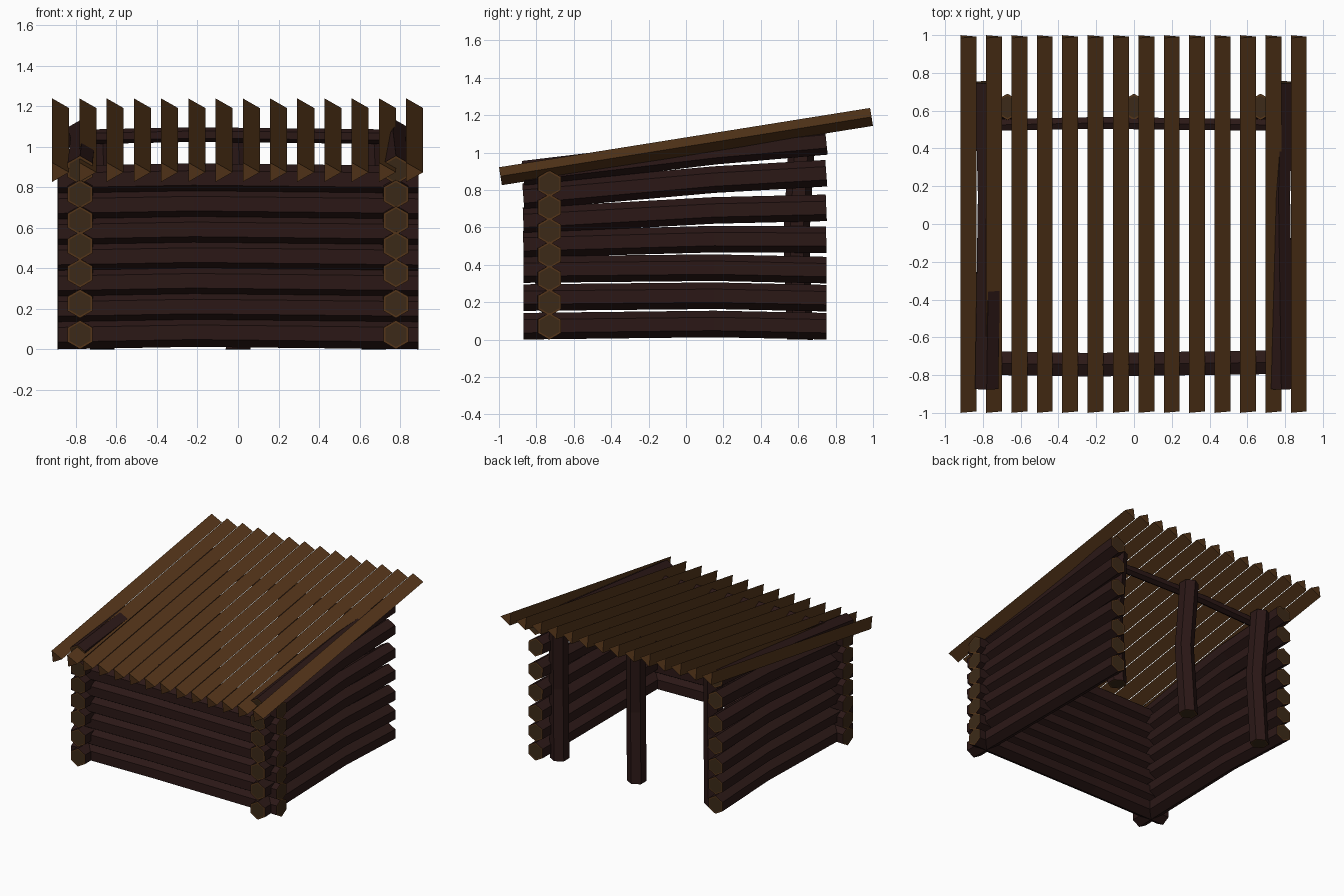
import bpy, bmesh, math
from mathutils import Vector

if "Cube" in bpy.data.objects:
    bpy.data.objects.remove(bpy.data.objects["Cube"])


def material(name, rgb):
    m = bpy.data.materials.new(name)
    m.diffuse_color = (*rgb, 1)
    m.use_nodes = True
    m.node_tree.nodes["Principled BSDF"].inputs["Base Color"].default_value = m.diffuse_color
    return m


BARK = material("bark", (0.024, 0.009, 0.008))
RIM = material("cut_rim", (0.09, 0.036, 0.010))
CORE = material("cut_core", (0.045, 0.023, 0.009))
PLANK = material("roof_wood", (0.09, 0.036, 0.010))


def log(name, points, up, radius, sides=6, start=90, skin=BARK, core=CORE, rim=RIM):
    """Low-poly log swept along points, with an inset cut face on both ends."""
    pts = [Vector(p) for p in points]
    d = (pts[-1] - pts[0]).normalized()
    side = Vector(up).cross(d).normalized()
    up = d.cross(side)
    bm = bmesh.new()

    def ring(c, r):
        angles = [math.radians(start + 360 * k / sides) for k in range(sides)]
        return [bm.verts.new(c + r * (math.cos(a) * side + math.sin(a) * up)) for a in angles]

    def bridge(a, b, mat):
        for k in range(sides):
            j = (k + 1) % sides
            bm.faces.new((a[k], a[j], b[j], b[k])).material_index = mat

    rings = [ring(p, radius) for p in pts]
    for a, b in zip(rings, rings[1:]):
        bridge(a, b, 0)
    for outer, c in ((rings[0], pts[0]), (rings[-1], pts[-1])):
        inner = ring(c, radius * 0.85)
        bridge(outer, inner, 1)
        bm.faces.new(inner).material_index = 2
    bmesh.ops.recalc_face_normals(bm, faces=bm.faces)
    mesh = bpy.data.meshes.new(name)
    bm.to_mesh(mesh)
    bm.free()
    for m in (skin, rim, core):
        mesh.materials.append(m)
    ob = bpy.data.objects.new(name, mesh)
    bpy.context.collection.objects.link(ob)
    return ob


Z = (0, 0, 1)

# Front wall: seven stacked logs with a slight bend
for i in range(7):
    z = 0.072 + 0.127 * i
    log(f"front_wall_log_{i + 1}",
        [(-0.89, -0.735, z), (-0.22, -0.745, z + 0.012), (0.89, -0.73, z)], Z, 0.072)

# Side walls: logs fan upward toward the back to follow the roof
fan = [(0.072, 0.072), (0.225, 0.222), (0.375, 0.372), (0.51, 0.535),
       (0.635, 0.705), (0.765, 0.89), (0.885, 1.06)]
for label, s in (("left", -1), ("right", 1)):
    for i, (zf, zb) in enumerate(fan):
        zm = zf + (zb - zf) * 0.63 + 0.012
        log(f"{label}_wall_log_{i + 1}",
            [(s * 0.78, -0.87, zf), (s * 0.765, 0.15, zm), (s * 0.78, 0.75, zb)], Z, 0.071)

# Open back: three posts and a thin cross beam
for label, x in (("left", -0.67), ("middle", 0.0), ("right", 0.67)):
    log(f"{label}_back_post",
        [(x, 0.61, 0), (x + 0.02, 0.59, 0.55), (x, 0.62, 1.08)], (0, 1, 0), 0.07)
log("back_cross_beam",
    [(-0.70, 0.525, 1.05), (-0.2, 0.535, 1.06), (0.70, 0.525, 1.05)], Z, 0.036)

# Roof: fourteen sloping three-sided poles
for i in range(14):
    x = -0.89 + 0.1345 * i
    log(f"roof_pole_{i + 1}", [(x, -0.992, 0.874), (x, 0.992, 1.191)], Z, 0.056,
        sides=3, start=180, skin=PLANK, core=PLANK)
